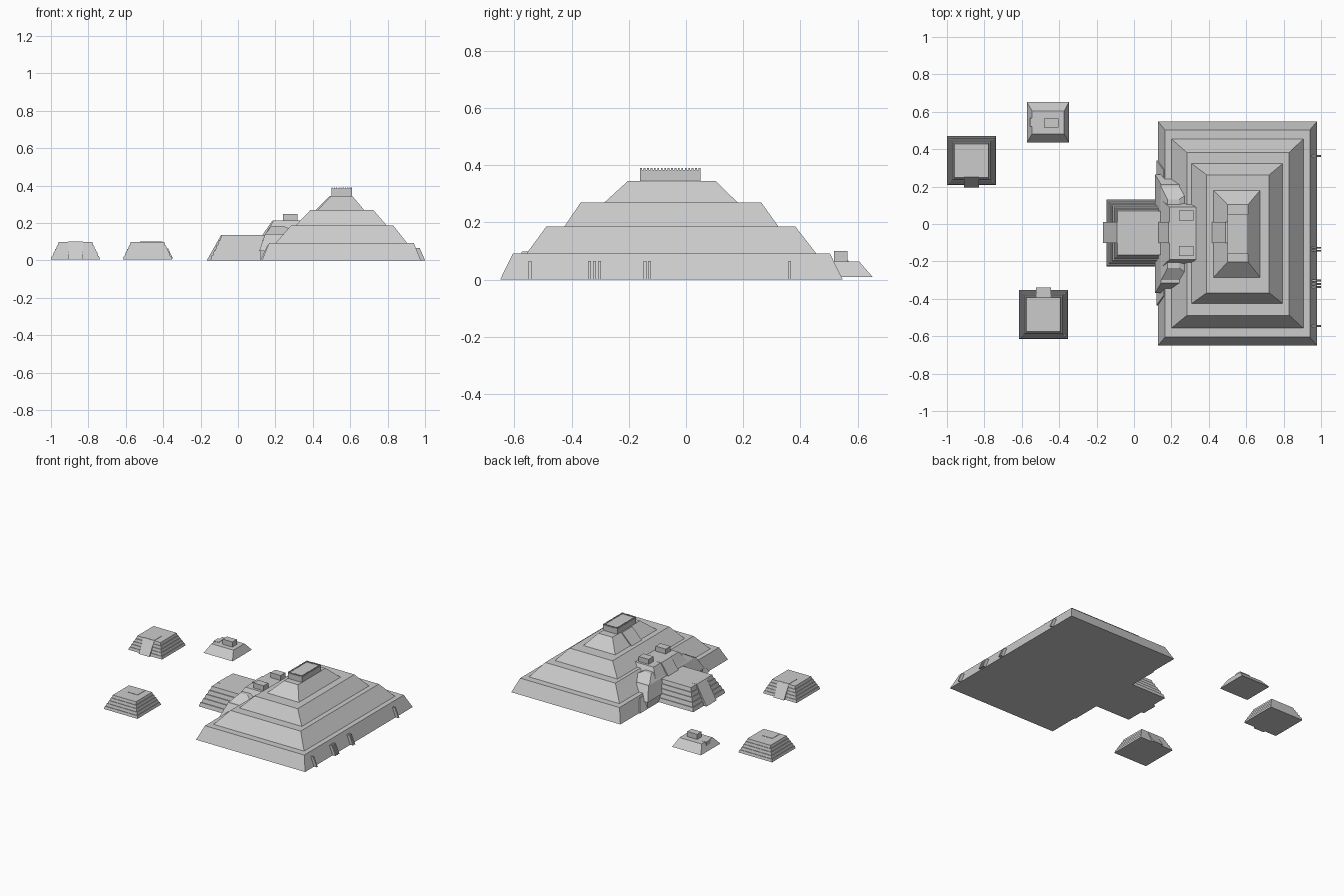
import bpy, bmesh

if "Cube" in bpy.data.objects:
    bpy.data.objects.remove(bpy.data.objects["Cube"])


def mesh_object(name, verts, faces):
    me = bpy.data.meshes.new(name)
    me.from_pydata(verts, [], faces)
    bm = bmesh.new()
    bm.from_mesh(me)
    bmesh.ops.recalc_face_normals(bm, faces=bm.faces)
    bm.to_mesh(me)
    bm.free()
    ob = bpy.data.objects.new(name, me)
    bpy.context.collection.objects.link(ob)
    return ob


def frustum(name, base, z0, top, z1):
    """Sloped block; base and top are (x0, x1, y0, y1)."""
    verts = []
    for (x0, x1, y0, y1), z in ((base, z0), (top, z1)):
        verts += [(x0, y0, z), (x1, y0, z), (x1, y1, z), (x0, y1, z)]
    faces = [(3, 2, 1, 0), (4, 5, 6, 7)]
    faces += [(i, (i + 1) % 4, (i + 1) % 4 + 4, i + 4) for i in range(4)]
    return mesh_object(name, verts, faces)


def box(name, rect, z0, z1):
    return frustum(name, rect, z0, rect, z1)


def prism(name, profile, a, b, axis='x'):
    """Side profile (run, z) running along an axis, extruded from a to b across it."""
    n = len(profile)
    verts = [(r, w, z) if axis == 'x' else (w, r, z) for w in (a, b) for r, z in profile]
    faces = [tuple(range(n)), tuple(range(n, 2 * n))]
    faces += [(i, (i + 1) % n, (i + 1) % n + n, i + n) for i in range(n)]
    return mesh_object(name, verts, faces)


def stepped(name, base, top, z0, z1, count=5):
    """Stack of slightly battered layers with narrow ledges."""
    def lerp(t):
        return tuple(p + (q - p) * t for p, q in zip(base, top))
    h = (z1 - z0) / count
    for i in range(count):
        frustum(f"{name}_layer_{i + 1}", lerp(i / (count - 0.45)), z0 + h * i,
                lerp((i + 0.55) / (count - 0.45)), z0 + h * (i + 1))


# Great pyramid tiers
tiers = [
    ((0.128, 0.978, -0.65, 0.548), 0.0, (0.166, 0.94, -0.605, 0.503), 0.092),
    ((0.20, 0.905, -0.557, 0.455), 0.092, (0.283, 0.83, -0.488, 0.382), 0.186),
    ((0.308, 0.795, -0.425, 0.323), 0.186, (0.388, 0.723, -0.368, 0.263), 0.27),
    ((0.426, 0.674, -0.285, 0.18), 0.27, (0.50, 0.61, -0.203, 0.104), 0.345),
]
for i, t in enumerate(tiers):
    frustum(f"great_tier_{i + 1}", *t)

# Summit temple with a crenellated roof edge
tx0, tx1, ty0, ty1 = 0.50, 0.61, -0.16, 0.05
box("summit_temple", (tx0, tx1, ty0, ty1), 0.345, 0.383)
m, pitch = 0.006, 0.012
for i in range(18):
    y = ty0 + i * pitch
    for x in (tx0, tx1 - m):
        box("roof_merlon", (x, x + m, y, y + m), 0.383, 0.39)
for i in range(1, 9):
    x = tx0 + i * pitch
    for y in (ty0, ty1 - m):
        box("roof_merlon", (x, x + m, y, y + m), 0.383, 0.39)

# Central stairs, all on the west axis
sy0, sy1 = -0.102, 0.01
prism("upper_stair", [(0.416, 0.27), (0.446, 0.27), (0.515, 0.345), (0.49, 0.345)], sy0, sy1)

# Attached frontal terraces
frustum("terrace_low", (0.12, 0.30, -0.435, 0.34), 0, (0.157, 0.30, -0.385, 0.29), 0.08)
frustum("terrace_mid", (0.113, 0.34, -0.37, 0.265), 0.05, (0.145, 0.34, -0.315, 0.21), 0.14)
frustum("terrace_mid_core", (0.12, 0.34, -0.36, 0.255), 0, (0.12, 0.34, -0.36, 0.255), 0.05)
frustum("terrace_wing", (0.145, 0.34, -0.30, 0.20), 0.14, (0.18, 0.24, -0.235, 0.13), 0.185)
frustum("terrace_high", (0.143, 0.36, -0.235, 0.13), 0.135, (0.19, 0.333, -0.19, 0.09), 0.212)
prism("terrace_stair", [(0.13, 0.135), (0.25, 0.135), (0.25, 0.212), (0.185, 0.214)], sy0, sy1)
for y in (-0.17, 0.02):
    box("terrace_shrine", (0.24, 0.318, y, y + 0.053), 0.212, 0.247)

# Front platform and its stair
stepped("front_platform", (-0.147, 0.13, -0.227, 0.13), (-0.088, 0.13, -0.167, 0.07), 0, 0.135)
box("front_platform_join", (0.10, 0.17, -0.167, 0.07), 0, 0.135)
prism("front_platform_stair", [(-0.167, 0), (0, 0), (0, 0.134), (-0.09, 0.136)], sy0, sy1)

# Thin buttresses on the back slope
for y in (-0.545, -0.337, -0.32, -0.303, -0.143, -0.127, 0.363):
    prism("back_buttress", [(0.94, 0), (1.0, 0), (0.972, 0.065), (0.94, 0.065)],
          y - 0.005, y + 0.005)

# Two small stepped pyramids with stairs facing the plaza
for name, cx, cy, d in (("north_pyramid", -0.869, 0.339, -1), ("south_pyramid", -0.484, -0.484, 1)):
    b, t = 0.131, 0.09
    stepped(name, (cx - b, cx + b, cy - b, cy + b), (cx - t, cx + t, cy - t, cy + t), 0.005, 0.098)
    prism(name + "_stair", [(cy, 0.005), (cy + d * 0.145, 0.005), (cy + d * 0.088, 0.1), (cy, 0.1)],
          cx - 0.041, cx + 0.041, 'y')

# Small sloped pyramid with shrine and stair
frustum("small_pyramid", (-0.573, -0.348, 0.435, 0.652), 0.01, (-0.545, -0.373, 0.482, 0.605), 0.064)
box("small_shrine", (-0.482, -0.405, 0.517, 0.565), 0.064, 0.1)
prism("small_stair", [(-0.558, 0.03), (-0.50, 0.03), (-0.517, 0.066), (-0.555, 0.066)], 0.52, 0.568)
